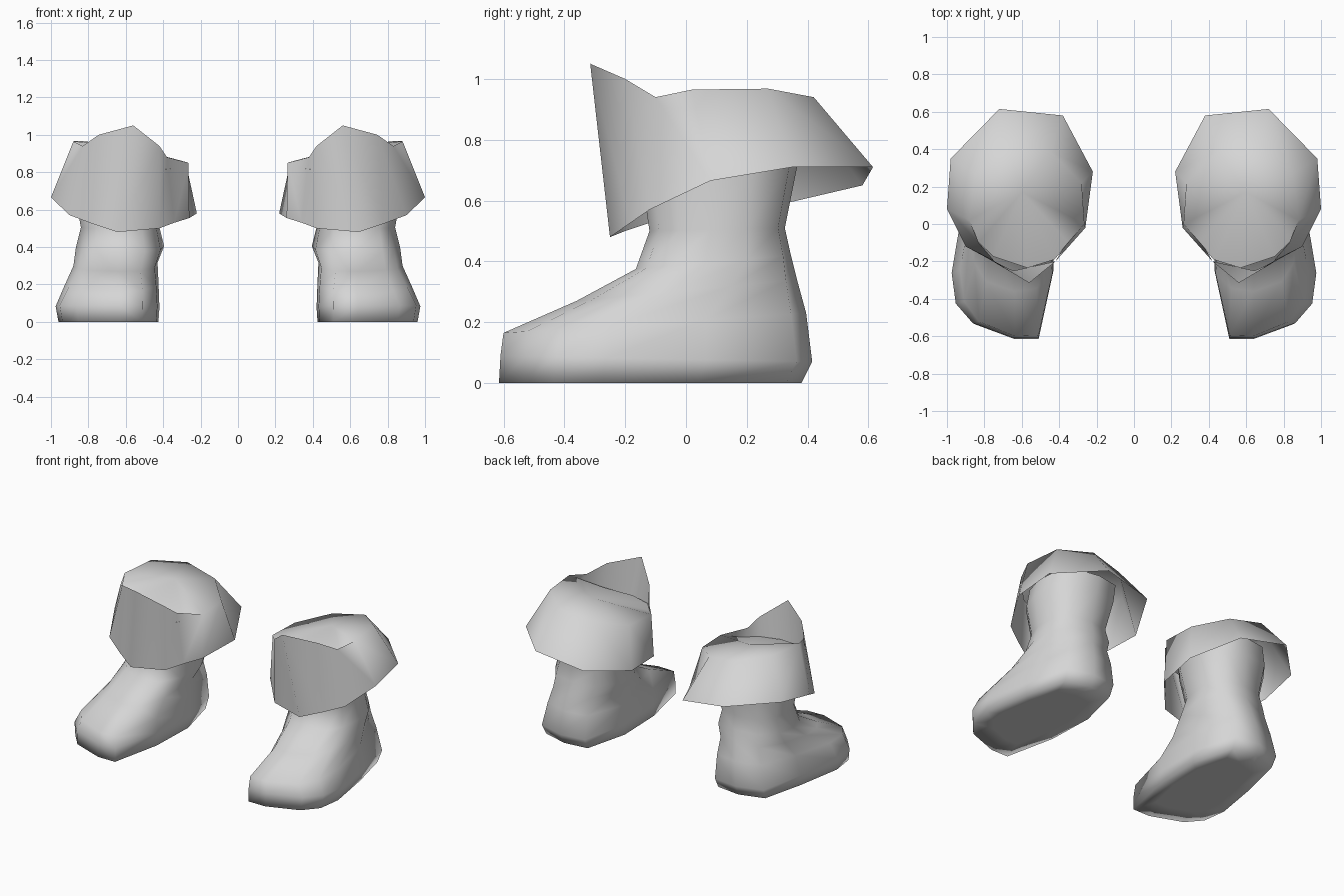
import bpy, bmesh

if "Cube" in bpy.data.objects:
    bpy.data.objects.remove(bpy.data.objects["Cube"])

grey = bpy.data.materials.new("plain_grey")
grey.diffuse_color = (0.67, 0.67, 0.67, 1)
grey.use_nodes = True
grey.node_tree.nodes["Principled BSDF"].inputs["Base Color"].default_value = grey.diffuse_color


def finish(bm, name):
    """Turn a bmesh into a smooth object mirrored across x."""
    bmesh.ops.recalc_face_normals(bm, faces=bm.faces)
    mesh = bpy.data.meshes.new(name)
    bm.to_mesh(mesh)
    bm.free()
    mesh.materials.append(grey)
    for p in mesh.polygons:
        p.use_smooth = True
    ob = bpy.data.objects.new(name, mesh)
    bpy.context.collection.objects.link(ob)
    ob.modifiers.new("pair", 'MIRROR').use_mirror_merge = False
    return ob


def bridge(bm, a, b):
    n = len(a)
    for i in range(n):
        j = (i + 1) % n
        bm.faces.new((a[i], a[j], b[j], b[i]))


# Unit outlines: sole shape and rounded leg shape
FOOT = [(.16, 0), (.40, 0), (.80, .08), (.96, .18), (1, .34), (.90, .66),
        (.77, .95), (.45, 1), (.14, .98), (0, .68), (.02, .35)]
LEG = [(.22, .03), (.5, 0), (.8, .07), (.93, .22), (1, .45), (.98, .72),
       (.80, .95), (.47, 1), (.16, .95), (0, .65), (.04, .25)]

# Boot rings: inner x, outer x, front y, back y, front z, back z, leg blend
RINGS = [(.425, .96, -.615, .38, 0, 0, 0),
         (.42, .975, -.61, .415, .09, .07, 0),
         (.425, .93, -.60, .395, .165, .23, .15),
         (.43, .88, -.36, .365, .27, .34, .7),
         (.395, .867, -.165, .345, .375, .42, 1),
         (.42, .84, -.12, .325, .50, .51, 1),
         (.37, .875, -.15, .365, .70, .71, 1),
         (.36, .85, -.15, .37, .82, .83, 1)]

# Boot: foot and shaft in one skin
bm = bmesh.new()
loops = []
for x0, x1, y0, y1, z0, z1, w in RINGS:
    ring = []
    for f, l in zip(FOOT, LEG):
        u = f[0] + (l[0] - f[0]) * w
        v = f[1] + (l[1] - f[1]) * w
        ring.append(bm.verts.new((x0 + (x1 - x0) * u, y0 + (y1 - y0) * v,
                                  z0 + (z1 - z0) * v)))
    loops.append(ring)
for a, b in zip(loops, loops[1:]):
    bridge(bm, a, b)
# Sole with an inner ring so that it shades evenly
inner = [bm.verts.new((.68 + (v.co.x - .68) * .7, -.1 + (v.co.y + .1) * .7, 0))
         for v in loops[0]]
bridge(bm, inner, loops[0])
bm.faces.new(inner)
finish(bm, "boot")

# Cuff: flared hem, upper rim with a pointed front flap
HEM = [(.22, .28, .58), (.38, .58, .65), (.72, .615, .71), (.98, .35, .71),
       (1, .08, .665), (.90, -.12, .57), (.78, -.185, .525),
       (.645, -.25, .48), (.42, -.20, .50), (.34, -.11, .53),
       (.26, -.02, .555)]
RIM = [(.28, .22, .855), (.45, .39, .90), (.68, .42, .94), (.85, .27, .968),
       (.88, .02, .965), (.83, -.10, .94), (.745, -.20, 1.0),
       (.56, -.315, 1.05), (.42, -.20, .94), (.38, -.13, .88),
       (.265, 0, .85)]
bm = bmesh.new()
hem = [bm.verts.new(p) for p in HEM]
rim = [bm.verts.new(p) for p in RIM]
bridge(bm, hem, rim)

# Top cover: joins the rim at the back, drops behind the flap at the front
front = [bm.verts.new(p) for p in
         [(.83, -.10, .89), (.75, -.175, .84), (.57, -.235, .81),
          (.425, -.19, .81), (.35, -.10, .82)]]
edge = rim[:5] + front + [rim[10]]
centre = bm.verts.new((.6, .17, .94))
for i, v in enumerate(edge):
    bm.faces.new((v, edge[(i + 1) % len(edge)], centre))
finish(bm, "cuff")
